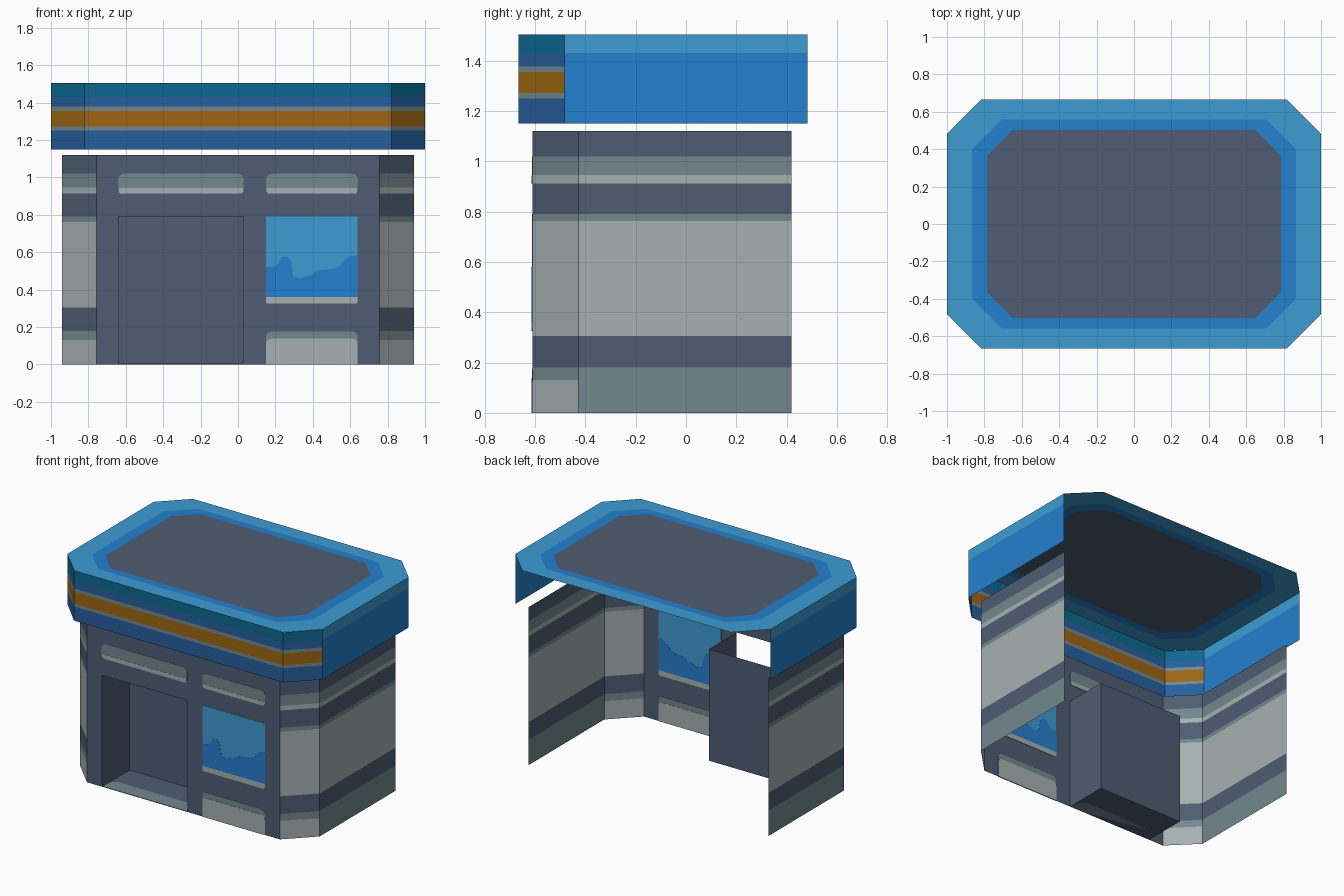
import bpy, bmesh, math

if "Cube" in bpy.data.objects:
    bpy.data.objects.remove(bpy.data.objects["Cube"])

# ---- colours -------------------------------------------------------------
def linear(c):
    c /= 255
    return c / 12.92 if c <= 0.04045 else ((c + 0.055) / 1.055) ** 2.4

COLOURS = {
    "slate": (78, 93, 115), "grey_teal": (115, 137, 143), "pale_grey": (166, 177, 176),
    "light_blue": (61, 156, 211), "blue": (36, 128, 206), "navy_blue": (37, 95, 157),
    "amber": (157, 101, 16), "petrol": (12, 104, 144),
}
MATS = {}
for name, rgb in COLOURS.items():
    MATS[name] = bpy.data.materials.new(name)
    MATS[name].diffuse_color = (*[linear(c) for c in rgb], 1)
NAMES = list(COLOURS)

def finish(name, bm):
    mesh = bpy.data.meshes.new(name)
    bm.to_mesh(mesh)
    bm.free()
    for m in MATS.values():
        mesh.materials.append(m)
    ob = bpy.data.objects.new(name, mesh)
    bpy.context.collection.objects.link(ob)
    return ob

def sheet(name, path, levels, rule):
    """Thin upright sheet along a plan path; rule(segment, height) gives the colour."""
    bm = bmesh.new()
    rows = [[bm.verts.new((x, y, z)) for x, y in path] for z in levels]
    for j in range(len(levels) - 1):
        for i in range(len(path) - 1):
            colour = rule(i, (levels[j] + levels[j + 1]) / 2)
            if colour:
                f = bm.faces.new((rows[j][i], rows[j][i + 1], rows[j + 1][i + 1], rows[j + 1][i]))
                f.material_index = NAMES.index(colour)
    bmesh.ops.delete(bm, geom=[v for v in bm.verts if not v.link_faces], context='VERTS')
    return finish(name, bm)

def plate(name, outline, colour, thick, place):
    """Flat plate from a 2D outline, centred on the sheet so it shows on both sides."""
    bm = bmesh.new()
    f = bm.faces.new([bm.verts.new(place(u, v, -thick / 2)) for u, v in outline])
    moved = bmesh.ops.extrude_face_region(bm, geom=[f])["geom"]
    top = [g for g in moved if isinstance(g, bmesh.types.BMVert)]
    step = [b - a for a, b in zip(place(0, 0, -thick / 2), place(0, 0, thick / 2))]
    bmesh.ops.translate(bm, verts=top, vec=step)
    bmesh.ops.recalc_face_normals(bm, faces=bm.faces)
    for f in bm.faces:
        f.material_index = NAMES.index(colour)
    return finish(name, bm)

def rounded(x0, x1, z0, z1, low, high):
    """Rectangle with its lower and upper corner radii."""
    pts = []
    for cx, cz, r, a in ((x0, z0, low, 180), (x1, z0, low, 270), (x1, z1, high, 0), (x0, z1, high, 90)):
        sx, sz = (1 if cx == x0 else -1), (1 if cz == z0 else -1)
        for k in range(5 if r else 1):
            t = math.radians(a + k * 22.5)
            pts.append((cx + r * (sx + math.cos(t)), cz + r * (sz + math.sin(t))))
    return pts

FRONT = -0.61
BACK_OF_DOOR = -0.30
DOOR = (-0.64, 0.03, 0.79)
WINDOW = (0.15, 0.64)

def on_front(u, v, d):
    return (u, FRONT + d, v)

# ---- walls: open at the back, banded sides and corners, doorway hole -------
def wall_colour(seg, z):
    if seg in (2, 3, 4):
        return None if seg == 3 and z < DOOR[2] else "slate"
    if z < 0.13:
        return "grey_teal" if seg in (0, 6) else "pale_grey"
    for top, colour in ((0.18, "grey_teal"), (0.305, "slate"), (0.763, "pale_grey"),
                        (0.79, "grey_teal"), (0.913, "slate"), (0.945, "pale_grey"),
                        (1.02, "grey_teal"), (1.12, "slate")):
        if z < top:
            return colour

sheet("walls",
      [(-0.94, 0.42), (-0.94, -0.427), (-0.757, FRONT), (DOOR[0], FRONT), (DOOR[1], FRONT),
       (0.757, FRONT), (0.94, -0.427), (0.94, 0.42)],
      [0, 0.13, 0.18, 0.305, 0.763, 0.79, 0.913, 0.945, 1.02, 1.12], wall_colour)

# ---- door recess: sides, back and floor, no ceiling -----------------------
sheet("door_recess",
      [(DOOR[0], FRONT), (DOOR[0], BACK_OF_DOOR), (DOOR[1], BACK_OF_DOOR), (DOOR[1], FRONT)],
      [0, DOOR[2]], lambda s, z: "slate")
bm = bmesh.new()
bm.faces.new([bm.verts.new((x, y, 0)) for x, y in
              ((DOOR[0], FRONT), (DOOR[1], FRONT), (DOOR[1], BACK_OF_DOOR), (DOOR[0], BACK_OF_DOOR))])
finish("door_floor", bm)
plate("door_step", rounded(DOOR[0] + 0.005, DOOR[1] - 0.005, FRONT, -0.50, 0, 0.06), "grey_teal", 0.004,
      lambda u, v, d: (u, v, 0.002 + d))

# ---- front panels ----------------------------------------------------------
for label, (x0, x1) in (("door", DOOR[:2]), ("window", WINDOW)):
    plate(label + "_header", rounded(x0, x1, 0.913, 1.02, 0.02, 0.03), "grey_teal", 0.004, on_front)
    plate(label + "_header_lip", rounded(x0 + 0.003, x1 - 0.003, 0.913, 0.943, 0.014, 0), "pale_grey", 0.007, on_front)
plate("lower_panel", rounded(*WINDOW, 0, 0.177, 0, 0.03), "grey_teal", 0.004, on_front)
plate("lower_panel_face", rounded(*WINDOW, 0, 0.138, 0, 0.03), "pale_grey", 0.007, on_front)

# ---- window with wavy reflection and sill ----------------------------------
plate("window_glass", rounded(*WINDOW, 0.362, 0.79, 0, 0), "light_blue", 0.004, on_front)
wave = [(0.64, 0.583), (0.60, 0.578), (0.57, 0.56), (0.545, 0.525), (0.51, 0.51), (0.43, 0.505),
        (0.39, 0.48), (0.33, 0.46), (0.295, 0.475), (0.285, 0.55), (0.265, 0.575), (0.235, 0.575),
        (0.215, 0.535), (0.19, 0.52), (0.15, 0.52)]
plate("window_reflection", [(0.15, 0.362), (0.64, 0.362)] + wave, "blue", 0.007, on_front)
plate("window_sill", rounded(*WINDOW, 0.325, 0.362, 0.012, 0), "pale_grey", 0.007, on_front)

# ---- roof fascia: striped at front and front corners, plain at the sides ---
def fascia_colour(seg, z):
    if seg in (0, 4):
        return "light_blue" if z > 1.43 else "blue"
    for top, colour in ((1.25, "navy_blue"), (1.272, "grey_teal"), (1.355, "amber"),
                        (1.378, "grey_teal"), (1.43, "navy_blue"), (1.505, "petrol")):
        if z < top:
            return colour

sheet("roof_fascia",
      [(-1, 0.483), (-1, -0.483), (-0.82, -0.665), (0.82, -0.665), (1, -0.483), (1, 0.483)],
      [1.15, 1.25, 1.272, 1.355, 1.378, 1.43, 1.505], fascia_colour)

# ---- roof top: flat octagon with two coloured borders ----------------------
bm = bmesh.new()
rings = []
for hx, hy, cut in ((1, 0.665, 0.182), (0.865, 0.56, 0.16), (0.785, 0.503, 0.138)):
    corner = [(hx, hy - cut), (hx - cut, hy)]
    pts = corner + [(-x, y) for x, y in corner[::-1]]
    pts += [(-x, -y) for x, y in pts]
    rings.append([bm.verts.new((x, y, 1.505)) for x, y in pts])
for outer, inner, colour in ((rings[0], rings[1], "light_blue"), (rings[1], rings[2], "blue")):
    for i in range(8):
        k = (i + 1) % 8
        bm.faces.new((outer[i], outer[k], inner[k], inner[i])).material_index = NAMES.index(colour)
bm.faces.new(rings[2]).material_index = NAMES.index("slate")
finish("roof_top", bm)

for m in bpy.data.materials:
    if m.users and not m.is_grease_pencil:
        m.use_nodes = True
        m.node_tree.nodes["Principled BSDF"].inputs["Base Color"].default_value = m.diffuse_color
